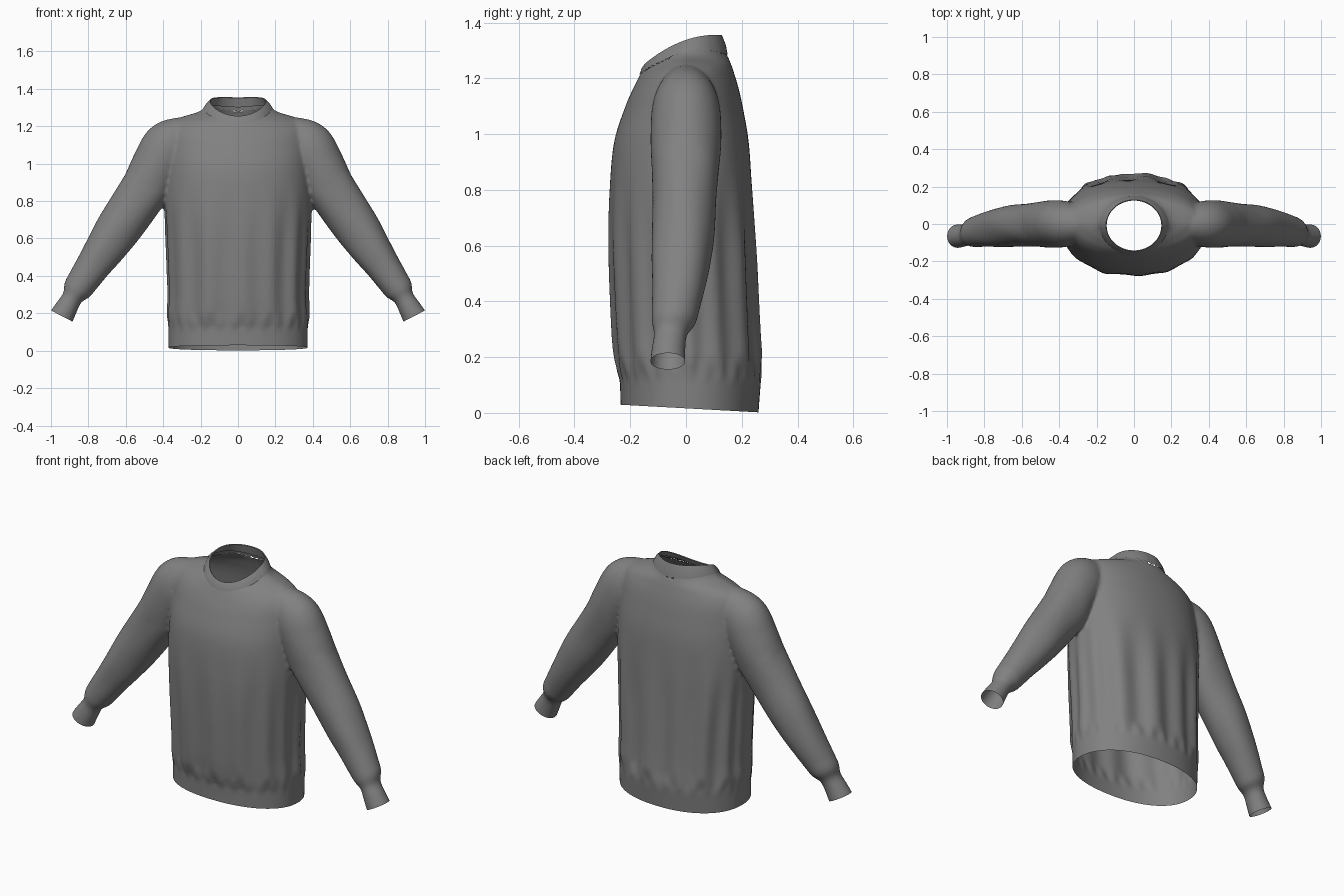
import bpy, bmesh, math
from mathutils import Vector
from mathutils.bvhtree import BVHTree

if "Cube" in bpy.data.objects:
    bpy.data.objects.remove(bpy.data.objects["Cube"])

grey = bpy.data.materials.new("grey_knit")
grey.diffuse_color = (0.22, 0.22, 0.22, 1)
grey.use_nodes = True
grey.node_tree.nodes["Principled BSDF"].inputs["Base Color"].default_value = grey.diffuse_color
N = 128  # points around each ring


def curve(rows, steps):
    """Smooth (Catmull-Rom) interpolation through table rows."""
    out = []
    for i in range(len(rows) - 1):
        p0, p1, p2, p3 = (rows[max(0, min(len(rows) - 1, i + k))] for k in (-1, 0, 1, 2))
        for s in range(steps):
            t = s / steps
            out.append([0.5 * (2 * b + (c - a) * t + (2 * a - 5 * b + 4 * c - d) * t * t
                               + (3 * b - a - 3 * c + d) * t ** 3)
                        for a, b, c, d in zip(p0, p1, p2, p3)])
    return out + [list(rows[-1])]


def loft(bm, rings, cap):
    vs = [[bm.verts.new(p) for p in r] for r in rings]
    for a, b in zip(vs, vs[1:]):
        for i in range(len(a)):
            j = (i + 1) % len(a)
            bm.faces.new((a[i], a[j], b[j], b[i]))
    if cap:
        bm.faces.new(vs[0][::-1])
        bm.faces.new(vs[-1])


def step(a, b, x):
    t = max(0, min(1, (x - a) / (b - a)))
    return t * t * (3 - 2 * t)


def finish(bm, name):
    me = bpy.data.meshes.new(name)
    bm.to_mesh(me)
    me.materials.clear()
    me.materials.append(grey)
    for p in me.polygons:
        p.use_smooth = True
        p.material_index = 0
    ob = bpy.data.objects.new(name, me)
    bpy.context.collection.objects.link(ob)
    return ob


# torso: height, half width, front y, back y, front squareness, back squareness
torso = [(-.06, .371, -.235, .258, 2.2, 2.2), (.0, .372, -.235, .260, 2.2, 2.2),
         (.11, .372, -.237, .268, 2.2, 2.2), (.15, .374, -.245, .268, 2.2, 2.2),
         (.20, .376, -.254, .264, 2.2, 2.25), (.32, .372, -.264, .256, 2.2, 2.3),
         (.60, .383, -.275, .244, 2.2, 2.3), (.80, .392, -.273, .236, 2.2, 2.3),
         (.97, .385, -.258, .225, 2.2, 2.3), (1.10, .38, -.217, .203, 2.1, 2.2),
         (1.17, .375, -.186, .187, 2.0, 2.1), (1.22, .36, -.161, .172, 1.65, 1.9),
         (1.25, .30, -.146, .162, 1.4, 1.9), (1.28, .205, -.128, .150, 1.45, 1.9),
         (1.32, .166, -.112, .140, 1.8, 2.0), (1.36, .15, -.10, .130, 2, 2)]


def torso_ring(row):
    z, w, yf, yb, nf, nb = row
    pts = []
    # hanging folds fade out at the hem band and the chest
    amp = step(.12, .22, z) * (1 - step(.5, .95, z))
    pucker = .004 * step(.10, .14, z) * (1 - step(.15, .22, z))
    for i in range(N):
        a = 2 * math.pi * i / N
        c, s = math.cos(a), math.sin(a)
        n = nf if s < 0 else nb
        k = (abs(c) ** n + abs(s) ** n) ** (-1 / n)
        fold = math.sin(15 * a + 1.3 * math.sin(2 * a + .6) + .9 * z * c)
        fold += .5 * math.sin(9 * a + 1.0 - z)
        d = amp * (.007 if s < 0 else .010) * fold + pucker * math.sin(30 * a)
        pts.append((c * (k * w + d * .7), s * (k * (yb if s > 0 else -yf) + d), z))
    return pts


# sleeve: centre x, y, z, half width across, half depth
sleeve = [(.22, .0, 1.150, .092, .085), (.30, .0, 1.135, .116, .102), (.37, .0, 1.088, .142, .122),
          (.43, .0, .990, .138, .127), (.486, -.002, .883, .134, .123),
          (.565, -.006, .762, .128, .115), (.648, -.010, .640, .120, .112),
          (.715, -.018, .540, .107, .106), (.774, -.026, .455, .094, .096),
          (.828, -.037, .375, .084, .086), (.862, -.044, .325, .076, .078),
          (.886, -.055, .284, .055, .060), (.914, -.062, .235, .059, .060),
          (.942, -.065, .185, .065, .063), (.970, -.067, .130, .066, .064)]


def sleeve_rings(side):
    rows = curve(sleeve, 6)
    rings = []
    for k, (x, y, z, w, d) in enumerate(rows):
        p, q = rows[max(0, k - 1)], rows[min(len(rows) - 1, k + 1)]
        t = Vector((q[0] - p[0], q[2] - p[2])).normalized()
        soft = .02 * step(1.0, .8, z) if z > .9 else .02 * step(.28, .42, z)
        ring = []
        for i in range(64):
            a = 2 * math.pi * i / 64
            f = 1 + soft * math.sin(4 * a + 5 * z) * math.sin(9 * z)
            u, v = math.cos(a) * w * f, math.sin(a) * d * f
            ring.append((side * (x - t.y * u), y + v, z + t.x * u))
        rings.append(ring)
    return rings


# closed solids, fused into one cloth surface
bm = bmesh.new()
loft(bm, [torso_ring(r) for r in curve(torso, 6)], True)
for side in (1, -1):
    loft(bm, sleeve_rings(side), True)
bmesh.ops.recalc_face_normals(bm, faces=bm.faces)
solid = finish(bm, "garment_solid")
bm.free()
m = solid.modifiers.new("fuse", 'REMESH')
m.mode = 'VOXEL'
m.voxel_size = .0095
m = solid.modifiers.new("soften", 'SMOOTH')
m.factor = .5
m.iterations = 5
fused = bpy.data.meshes.new_from_object(
    solid.evaluated_get(bpy.context.evaluated_depsgraph_get()))
bpy.data.objects.remove(solid)
bm = bmesh.new()
bm.from_mesh(fused)

# open the hem
bmesh.ops.bisect_plane(bm, geom=bm.verts[:] + bm.edges[:] + bm.faces[:], dist=1e-6,
                       plane_co=(0, .26, .002), plane_no=(0, .055, .998), clear_inner=True)
# open the cuffs
for side in (1, -1):
    co, no = Vector((side * .942, -.065, .185)), Vector((side * .46, 0, -.888))
    faces = [f for f in bm.faces if side * f.calc_center_median().x > .8]
    edges = {e for f in faces for e in f.edges}
    verts = {v for f in faces for v in f.verts}
    bmesh.ops.bisect_plane(bm, geom=list(verts) + list(edges) + faces, dist=1e-6,
                           plane_co=co, plane_no=no)
    gone = [v for v in bm.verts if side * v.co.x > .8 and (v.co - co).dot(no) > 1e-4]
    bmesh.ops.delete(bm, geom=gone, context='VERTS')

# open the neck and round its edge
RX, RY, CY = .172, .152, -.004


def neck(v):
    return math.hypot(v.co.x / RX, (v.co.y - CY) / RY)


bmesh.ops.delete(bm, geom=[v for v in bm.verts if v.co.z > 1.1 and neck(v) < 1], context='VERTS')
for v in bm.verts:
    if v.is_boundary and v.co.z > 1.1:
        r = neck(v)
        v.co.x /= r
        v.co.y = CY + (v.co.y - CY) / r
bmesh.ops.recalc_face_normals(bm, faces=bm.faces)
tree = BVHTree.FromBMesh(bm)
finish(bm, "sweater_body")
bm.free()

# ribbed collar: rises from the neck edge, folds over to the inside
base, mid, top, inner, lining = [], [], [], [], []
for i in range(N):
    a = 2 * math.pi * i / N
    c, s = math.cos(a), math.sin(a)
    b = tree.find_nearest(Vector((.181 * c, CY + .161 * s, 1.292 + .0365 * s - .0435 * s * s)))[0]
    t = Vector((.150 * c, -.008 + .137 * s, 1.335 + .05 * s - .03 * s * s))
    out = Vector((c, s, .8))
    base.append(b + out * .002)
    mid.append(b.lerp(t, .5) + out * .004)
    top.append(t)
    inner.append(t - Vector((c, s, 0)) * .004 - Vector((0, 0, .003)))
    lining.append(b.lerp(t, .3) - Vector((c, s, .3)) * .006)
bm = bmesh.new()
loft(bm, [base, mid, top, inner, lining], False)
collar = finish(bm, "collar")
bm.free()
bpy.context.view_layer.objects.active = collar
collar.select_set(True)
bpy.ops.object.shade_smooth_by_angle(angle=math.radians(50))
